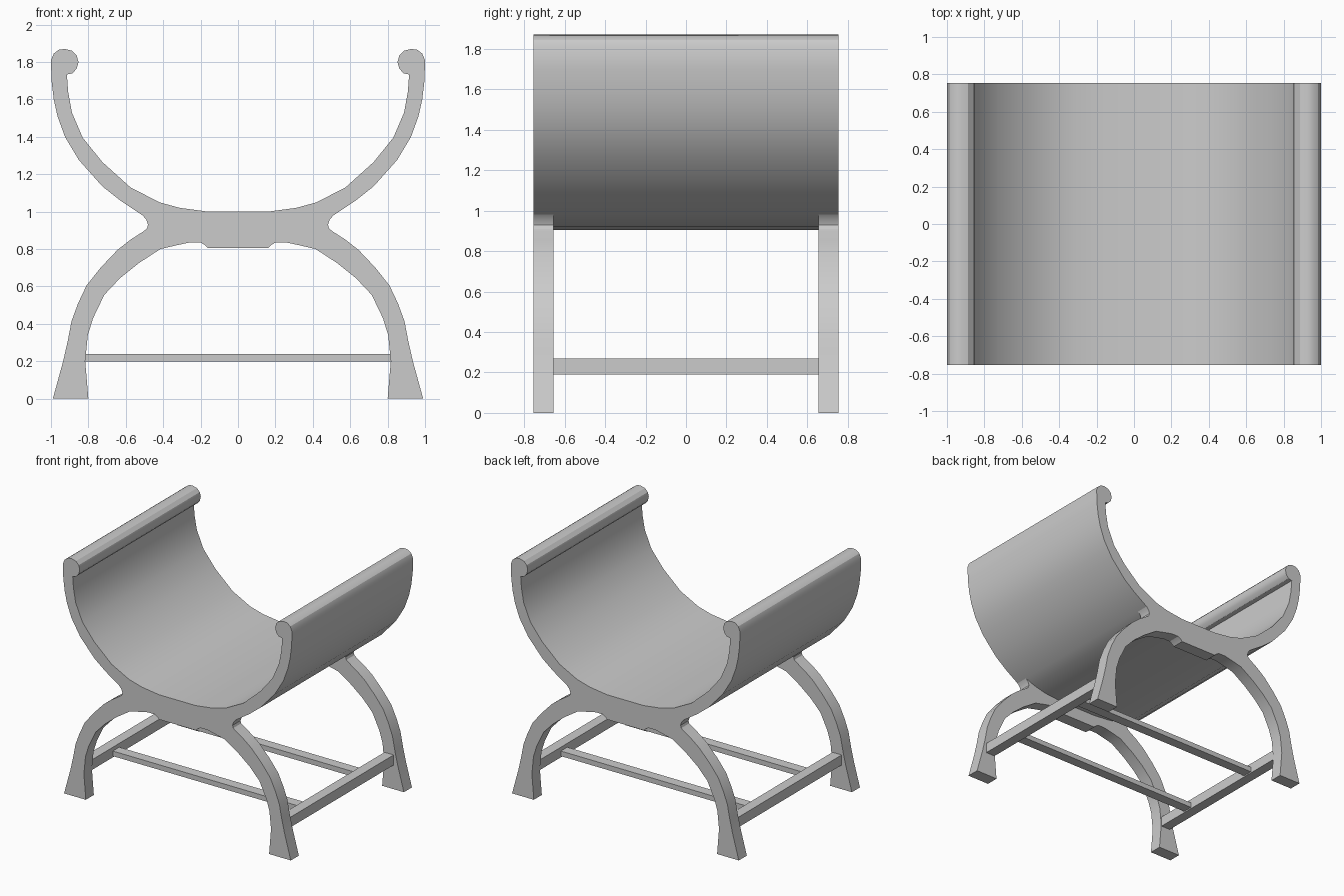
import bpy, bmesh

if "Cube" in bpy.data.objects:
    bpy.data.objects.remove(bpy.data.objects["Cube"])

# right-hand halves of the profiles (x, z)
UNDER = [(0.16, 0.905), (0.32, 0.92), (0.43, 0.947), (0.51, 0.98)]   # seat underside
SEAT_HALF = UNDER + [
    (0.63, 1.06), (0.725, 1.135), (0.85, 1.275), (0.925, 1.40), (0.965, 1.51),
    (0.985, 1.60), (0.997, 1.70), (1.0, 1.81),
    # rolled rim
    (0.985, 1.845), (0.957, 1.866), (0.925, 1.87), (0.887, 1.86), (0.862, 1.835),
    (0.853, 1.80), (0.862, 1.765), (0.885, 1.74), (0.915, 1.733),
    # inner face
    (0.908, 1.64), (0.888, 1.53), (0.83, 1.395), (0.725, 1.265), (0.575, 1.13),
    (0.42, 1.05), (0.31, 1.02), (0.16, 1.0)]
LEG_HALF = UNDER + [
    (0.49, 0.957), (0.481, 0.93), (0.487, 0.91), (0.505, 0.895),      # fillet
    (0.575, 0.85), (0.645, 0.795), (0.735, 0.70), (0.81, 0.605), (0.855, 0.51),
    (0.89, 0.415), (0.91, 0.31), (0.935, 0.20), (0.99, 0.0),          # outer leg
    (0.80, 0.0), (0.817, 0.20), (0.803, 0.34), (0.775, 0.43), (0.715, 0.555),
    (0.63, 0.645), (0.53, 0.725), (0.415, 0.80), (0.33, 0.82), (0.26, 0.835),
    (0.20, 0.835), (0.175, 0.82), (0.16, 0.805)]                      # inner leg


def smooth(obj):
    bpy.ops.object.select_all(action='DESELECT')
    obj.select_set(True)
    bpy.context.view_layer.objects.active = obj
    bpy.ops.object.shade_smooth_by_angle(angle=0.52)


def extrude(name, half, y0, y1, open_top=False):
    """Mirror a half profile and extrude it along y."""
    pts = half + [(-x, z) for x, z in reversed(half)]
    bm = bmesh.new()
    a = [bm.verts.new((x, y0, z)) for x, z in pts]
    b = [bm.verts.new((x, y1, z)) for x, z in pts]
    bm.faces.new(a)
    bm.faces.new(b[::-1])
    n = len(pts)
    k = len(UNDER) - 1
    for i in range(n):
        # leave out faces hidden against the seat underside
        if open_top and (i < k or i >= n - 1 - k):
            continue
        j = (i + 1) % n
        bm.faces.new((a[j], a[i], b[i], b[j]))
    bm.normal_update()
    # front cap should face -y
    cap = min(bm.faces, key=lambda f: f.calc_center_median().y)
    if cap.normal.y > 0:
        bmesh.ops.reverse_faces(bm, faces=bm.faces[:])
    # clean triangulation of the concave caps
    bmesh.ops.triangulate(bm, faces=[f for f in bm.faces if len(f.verts) > 4])
    me = bpy.data.meshes.new(name)
    bm.to_mesh(me)
    bm.free()
    obj = bpy.data.objects.new(name, me)
    bpy.context.collection.objects.link(obj)
    smooth(obj)


def box(name, lo, hi):
    bpy.ops.mesh.primitive_cube_add(size=1, location=[(p + q) / 2 for p, q in zip(lo, hi)])
    o = bpy.context.object
    o.name = name
    o.scale = [q - p for p, q in zip(lo, hi)]


# seat and the two end frames
extrude("curved_seat", SEAT_HALF, -0.755, 0.755)
extrude("front_leg_frame", LEG_HALF, -0.755, -0.655, True)
extrude("back_leg_frame", LEG_HALF, 0.655, 0.755, True)

# side rails between the frames, and cross stretchers between the rails
for s, side in ((-1, "left"), (1, "right")):
    x = 0.86 * s
    box(side + "_side_rail", (x - 0.04, -0.655, 0.19), (x + 0.04, 0.655, 0.27))
for s, side in ((-1, "front"), (1, "back")):
    y = 0.35 * s
    box(side + "_stretcher", (-0.82, y - 0.04, 0.20), (0.82, y + 0.04, 0.24))
